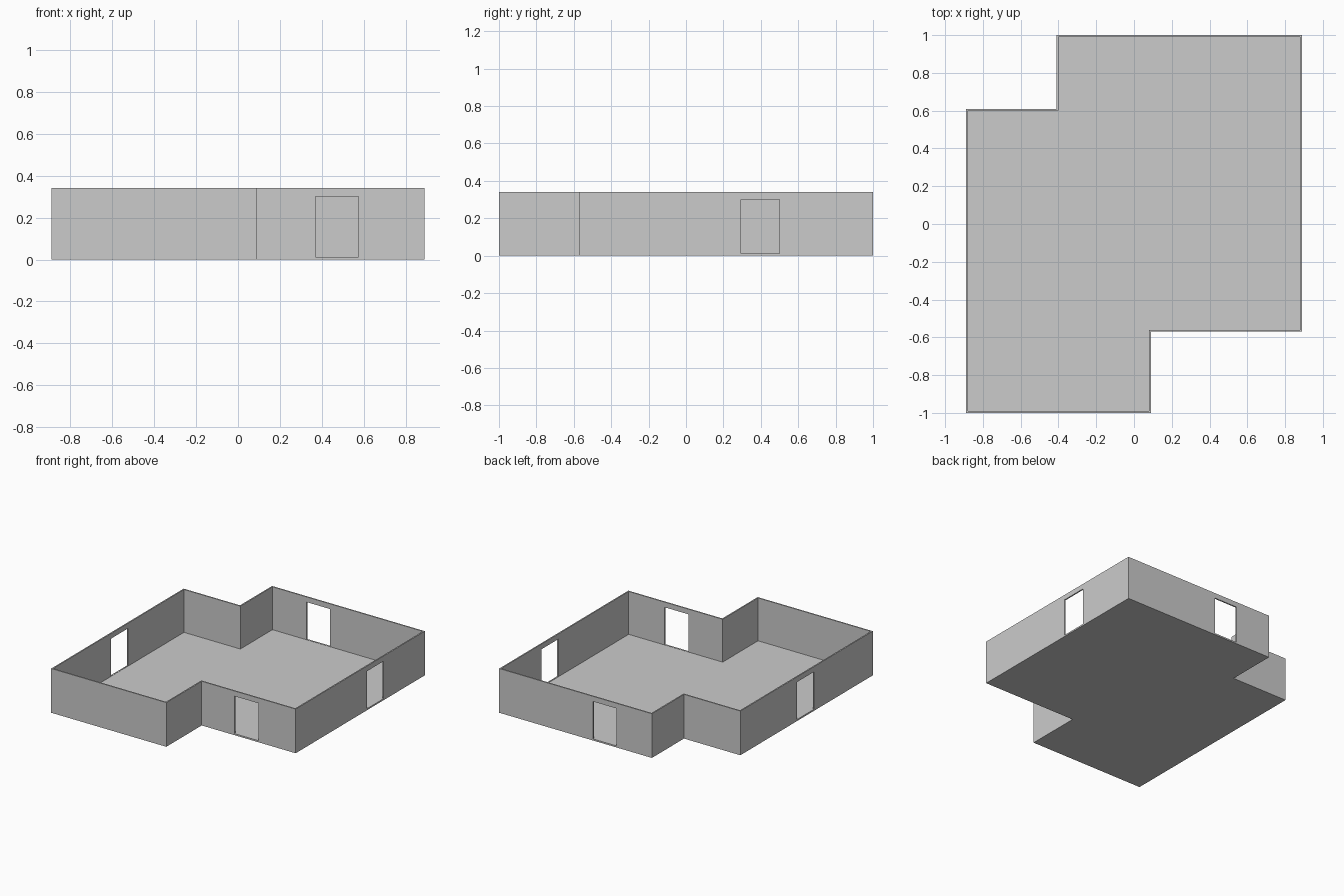
import bpy, bmesh

if "Cube" in bpy.data.objects:
    bpy.data.objects.remove(bpy.data.objects["Cube"])

H, T, FLOOR = 0.34, 0.01, 0.01
OUTLINE = [(-0.89, -1), (0.09, -1), (0.09, -0.57), (0.89, -0.57),
           (0.89, 1), (-0.41, 1), (-0.41, 0.61), (-0.89, 0.61)]


def prism(name, pts, z0, z1):
    """Extrude a counter-clockwise outline from z0 to z1."""
    bm = bmesh.new()
    base = bm.faces.new([bm.verts.new((x, y, z0)) for x, y in pts])
    ext = bmesh.ops.extrude_face_region(bm, geom=[base], use_keep_orig=True)
    top = [v for v in ext["geom"] if isinstance(v, bmesh.types.BMVert)]
    bmesh.ops.translate(bm, verts=top, vec=(0, 0, z1 - z0))
    bmesh.ops.recalc_face_normals(bm, faces=bm.faces)
    me = bpy.data.meshes.new(name)
    bm.to_mesh(me)
    bm.free()
    ob = bpy.data.objects.new(name, me)
    bpy.context.collection.objects.link(ob)
    return ob


def inset(pts, d):
    """Shift every edge of an axis-aligned outline inward by d."""
    sign = lambda v: (v > 0) - (v < 0)
    out = []
    for i, (x, y) in enumerate(pts):
        px, py = pts[i - 1]
        nx, ny = pts[(i + 1) % len(pts)]
        dx = -sign(y - py) - sign(ny - y)
        dy = sign(x - px) + sign(nx - x)
        out.append((x + dx * d, y + dy * d))
    return out


def cut(target, cutter):
    cutter.hide_render = True
    cutter.display_type = 'WIRE'
    mod = target.modifiers.new(cutter.name, 'BOOLEAN')
    mod.operation = 'DIFFERENCE'
    mod.solver = 'EXACT'
    mod.object = cutter


# Floor and walls: solid block hollowed from above
shell = prism("room_shell", OUTLINE, 0, H)
cut(shell, prism("room_hollow_cutter", inset(OUTLINE, T), FLOOR, H + 0.1))

# Doorways: x range, y range across each outer wall
DOORS = {"front": (0.37, 0.575, -0.60, -0.53), "back": (-0.11, 0.09, 0.96, 1.03),
         "left": (-0.92, -0.85, -0.285, -0.08), "right": (0.85, 0.92, 0.295, 0.50)}
for side, (x0, x1, y0, y1) in DOORS.items():
    cut(shell, prism(side + "_door_cutter",
                     [(x0, y0), (x1, y0), (x1, y1), (x0, y1)], 0.012, 0.30))

# Bake the cuts and drop the helpers
bpy.context.view_layer.update()
baked = bpy.data.meshes.new_from_object(
    shell.evaluated_get(bpy.context.evaluated_depsgraph_get()))
shell.modifiers.clear()
shell.data = baked
for ob in [o for o in bpy.data.objects if o.name.endswith("_cutter")]:
    bpy.data.objects.remove(ob)
